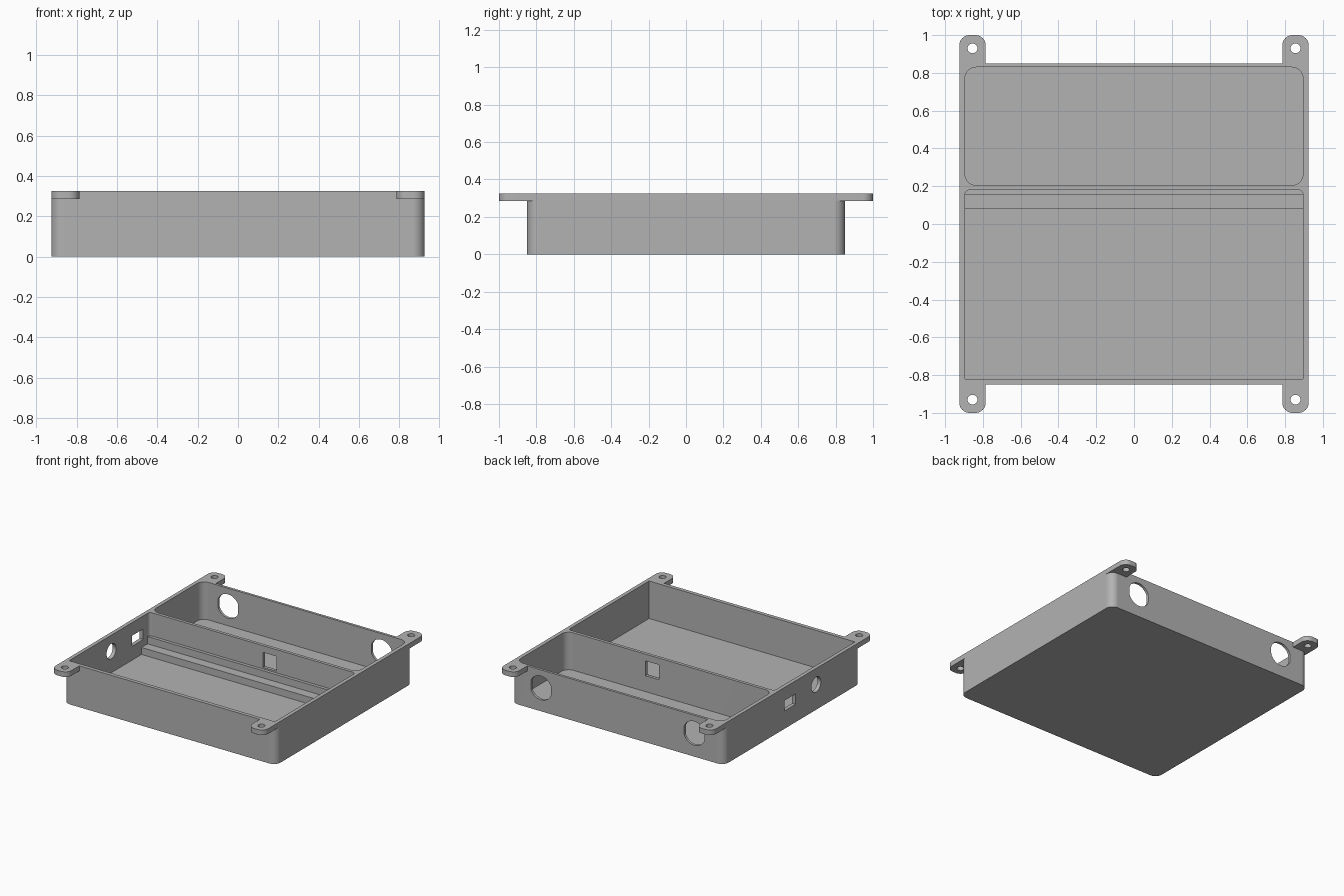
import bpy, bmesh, math
from math import pi, cos, sin

default = bpy.data.objects.get("Cube")
if default:
    bpy.data.objects.remove(default)

# Single grey plastic
grey = bpy.data.materials.new("grey_plastic")
grey.use_nodes = True
colour = (0.45, 0.45, 0.45, 1)
grey.diffuse_color = colour
shader = next(n for n in grey.node_tree.nodes if n.type == 'BSDF_PRINCIPLED')
shader.inputs["Base Color"].default_value = colour

HEIGHT, FLOOR, TAB_BOTTOM = 0.325, 0.03, 0.285
AXES = {'z': lambda u, v, w: (u, v, w),
        'y': lambda u, v, w: (u, w, v),
        'x': lambda u, v, w: (w, u, v)}


def rounded_rect(u0, u1, v0, v1, front=0, back=0, steps=10):
    """Rectangle outline with separate radii for its v0 and v1 corners."""
    points = []
    corners = [(u1, v1, -1, -1, back), (u0, v1, 1, -1, back),
               (u0, v0, 1, 1, front), (u1, v0, -1, 1, front)]
    for i, (u, v, su, sv, r) in enumerate(corners):
        if not r:
            points.append((u, v))
            continue
        for k in range(steps + 1):
            a = (i + k / steps) * pi / 2
            points.append((u + su * r + r * cos(a), v + sv * r + r * sin(a)))
    return points


def round_hole(u, v, r, flat=1.0, steps=48):
    """Circle outline whose two sides are cut flat at +-flat."""
    angles = [2 * pi * k / steps for k in range(steps)]
    return [(u + max(-flat, min(flat, r * cos(a))), v + r * sin(a)) for a in angles]


def prism(name, outline, w0, w1, axis='z'):
    bm = bmesh.new()
    base = bm.faces.new([bm.verts.new(AXES[axis](u, v, w0)) for u, v in outline])
    top = bmesh.ops.extrude_face_region(bm, geom=[base])["geom"]
    shift = AXES[axis](0, 0, w1 - w0)
    bmesh.ops.translate(bm, vec=shift, verts=[g for g in top if isinstance(g, bmesh.types.BMVert)])
    bmesh.ops.recalc_face_normals(bm, faces=bm.faces)
    mesh = bpy.data.meshes.new(name)
    bm.to_mesh(mesh)
    bm.free()
    mesh.materials.append(grey)
    obj = bpy.data.objects.new(name, mesh)
    bpy.context.collection.objects.link(obj)
    return obj


def activate(obj):
    bpy.ops.object.select_all(action='DESELECT')
    obj.select_set(True)
    bpy.context.view_layer.objects.active = obj


def combine(target, tool, operation='DIFFERENCE'):
    mod = target.modifiers.new(tool.name, 'BOOLEAN')
    mod.operation, mod.solver, mod.object = operation, 'EXACT', tool
    activate(target)
    bpy.ops.object.modifier_apply(modifier=mod.name)
    bpy.data.objects.remove(tool)


# Outer block with four screw tabs
tray = prism("tray", rounded_rect(-0.925, 0.925, -0.85, 0.85, 0.06, 0.06), 0, HEIGHT)
for sx in (-1, 1):
    for sy in (-1, 1):
        u0, u1 = sorted((sx * 0.785, sx * 0.925))
        v0, v1 = sorted((sy * 0.75, sy))
        radii = (0, 0.055) if sy > 0 else (0.055, 0)
        combine(tray, prism("tab", rounded_rect(u0, u1, v0, v1, *radii), TAB_BOTTOM, HEIGHT), 'UNION')

# Two compartments
back_pocket = rounded_rect(-0.895, 0.895, 0.205, 0.83, 0.06, 0.06)
front_pocket = rounded_rect(-0.895, 0.895, -0.82, 0.18, 0, 0.025)
for outline in (back_pocket, front_pocket):
    combine(tray, prism("pocket", outline, FLOOR, HEIGHT + 0.1))

# Screw holes, and flat-sided connector holes in the back wall
for sx in (-1, 1):
    for sy in (-1, 1):
        combine(tray, prism("screw_hole", round_hole(sx * 0.855, sy * 0.93, 0.026, steps=32), 0.2, 0.4))
    combine(tray, prism("connector_hole", round_hole(sx * 0.667, 0.183, 0.094, 0.088), 0.8, 0.9, 'y'))

# Ports in the right wall and the cable slot in the divider
combine(tray, prism("round_port", round_hole(-0.295, 0.198, 0.059), -1, -0.85, 'x'))
combine(tray, prism("square_port", rounded_rect(-0.04, 0.1, 0.14, 0.222), -1, -0.85, 'x'))
combine(tray, prism("cable_slot", rounded_rect(0.092, 0.21, 0.155, 0.272), 0.17, 0.215, 'y'))

activate(tray)
bpy.ops.object.shade_smooth_by_angle(angle=math.radians(30))
weighted = tray.modifiers.new("even_normals", 'WEIGHTED_NORMAL')
weighted.keep_sharp = True

# Stepped support along the front of the divider
prism("lower_ledge", rounded_rect(-0.9, 0.9, 0.08, 0.185), FLOOR - 0.005, 0.085)
prism("upper_ledge", rounded_rect(-0.9, 0.9, 0.155, 0.185), 0.08, 0.142)
